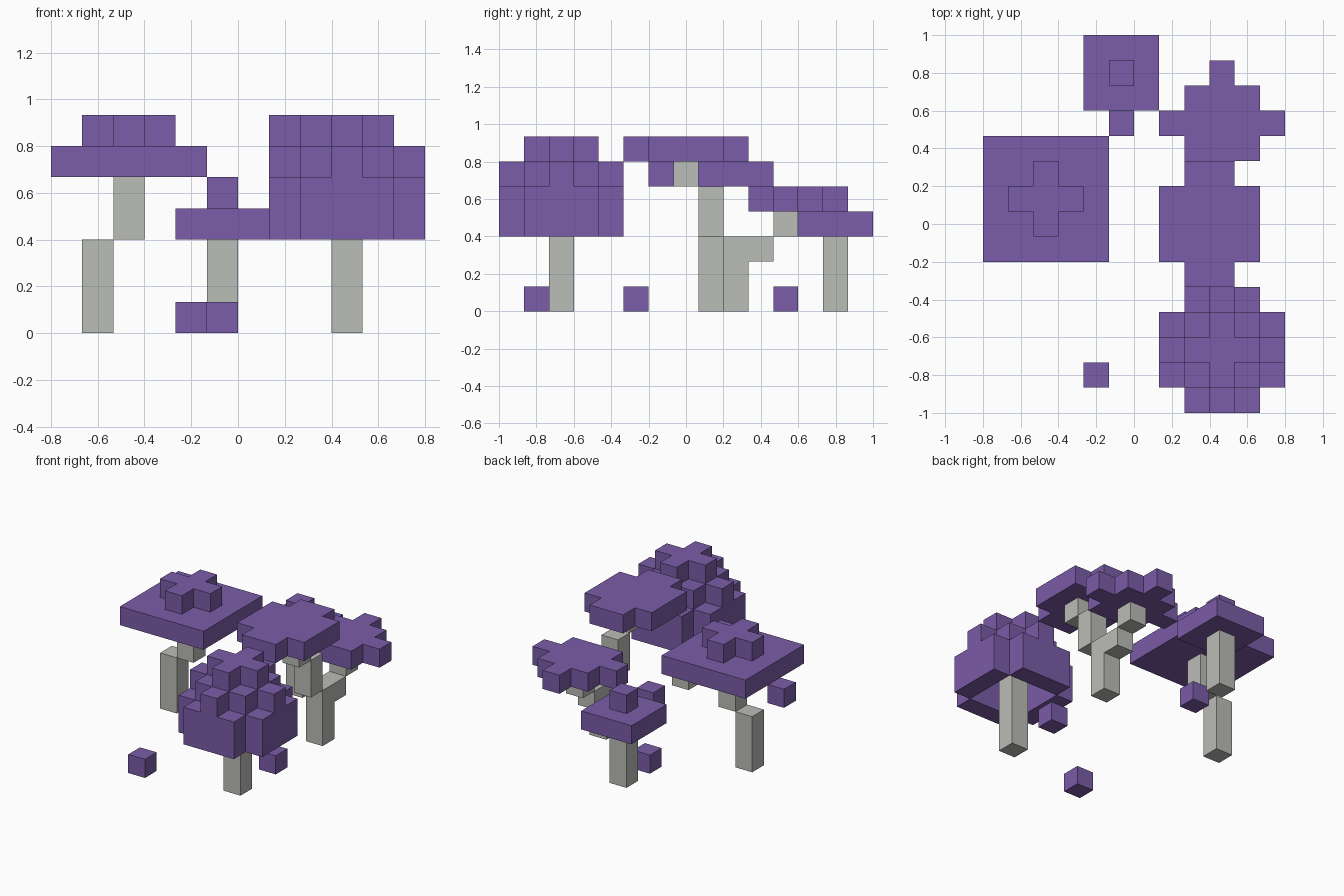
import bpy
import bmesh
from mathutils import Vector

if "Cube" in bpy.data.objects:
    bpy.data.objects.remove(bpy.data.objects["Cube"], do_unlink=True)

CELL = 2 / 15
ORIGIN = Vector((-0.8, -1.0, 0.0))


def make_material(name, color):
    mat = bpy.data.materials.new(name)
    mat.use_nodes = True
    mat.diffuse_color = color
    mat.node_tree.nodes["Principled BSDF"].inputs["Base Color"].default_value = color
    return mat


PURPLE = make_material("purple_foliage", (0.198, 0.107, 0.392, 1))
GREY = make_material("pale_grey_bark", (0.50, 0.51, 0.475, 1))


def box(x, y, z, w=1, d=1, h=1):
    """Set of grid cells filling a block."""
    return {(x + i, y + j, z + k)
            for i in range(w) for j in range(d) for k in range(h)}


def cross(x, y, z, reach):
    """Plus-shaped layer of cells about a centre."""
    width = 2 * reach + 1
    return box(x - reach, y, z, w=width) | box(x, y - reach, z, d=width)


def build(name, cells, mat):
    """Skin a set of cells with only its outer faces, merged into flat panels."""
    bm = bmesh.new()
    for cell in cells:
        for axis in range(3):
            for sign in (0, 1):
                step = list(cell)
                step[axis] += 2 * sign - 1
                if tuple(step) in cells:
                    continue
                u, v = (axis + 1) % 3, (axis + 2) % 3
                loop = []
                for a, b in ((0, 0), (1, 0), (1, 1), (0, 1)):
                    p = Vector(cell)
                    p[axis] += sign
                    p[u] += a
                    p[v] += b
                    loop.append(bm.verts.new(ORIGIN + p * CELL))
                bm.faces.new(loop if sign else loop[::-1])
    bmesh.ops.remove_doubles(bm, verts=bm.verts, dist=0.001)
    bmesh.ops.dissolve_limit(bm, angle_limit=0.01, verts=bm.verts, edges=bm.edges)
    mesh = bpy.data.meshes.new(name)
    bm.to_mesh(mesh)
    bm.free()
    mesh.materials.append(mat)
    bpy.context.collection.objects.link(bpy.data.objects.new(name, mesh))


# Broad flat tree on the right, with a stepped trunk
build("broad_canopy", box(0, 6, 5, 5, 5) | cross(2, 8, 6, 1), PURPLE)
build("broad_trunk", box(1, 8, 0, h=3) | box(2, 8, 3, h=2), GREY)

# Small tree at the back
build("small_canopy", box(4, 12, 3, 3, 3) | box(5, 13, 4), PURPLE)
build("small_trunk", box(5, 13, 0, h=3), GREY)

# Forked tree carrying two canopies
build("fork_high_canopy", box(7, 6, 6, 4, 3) | box(8, 5, 6, 2, 5), PURPLE)
build("fork_low_canopy",
      box(8, 10, 4, 3, 3) | box(7, 11, 4, 5) | box(9, 13, 4), PURPLE)
build("forked_trunk",
      box(9, 9, 0, h=3) | box(9, 8, 3, h=2) | box(9, 7, 5)
      | box(9, 10, 2) | box(9, 11, 3), GREY)

# Bushy dome tree at the front, open underneath
wall = (box(8, 0, 3, 3, 5, 2) | box(7, 1, 3, 5, 3, 2)) - box(8, 1, 3, 3, 3, 2)
dome = wall | box(8, 1, 5, 3, 3) | cross(9, 2, 5, 2) | cross(9, 2, 6, 1)
build("dome_canopy", dome, PURPLE)
build("dome_trunk", box(9, 2, 0, h=5), GREY)

# Fallen blocks on the ground
for label, x, y in (("front", 4, 1), ("middle", 9, 5), ("back", 5, 11)):
    build("ground_block_" + label, box(x, y, 0), PURPLE)
